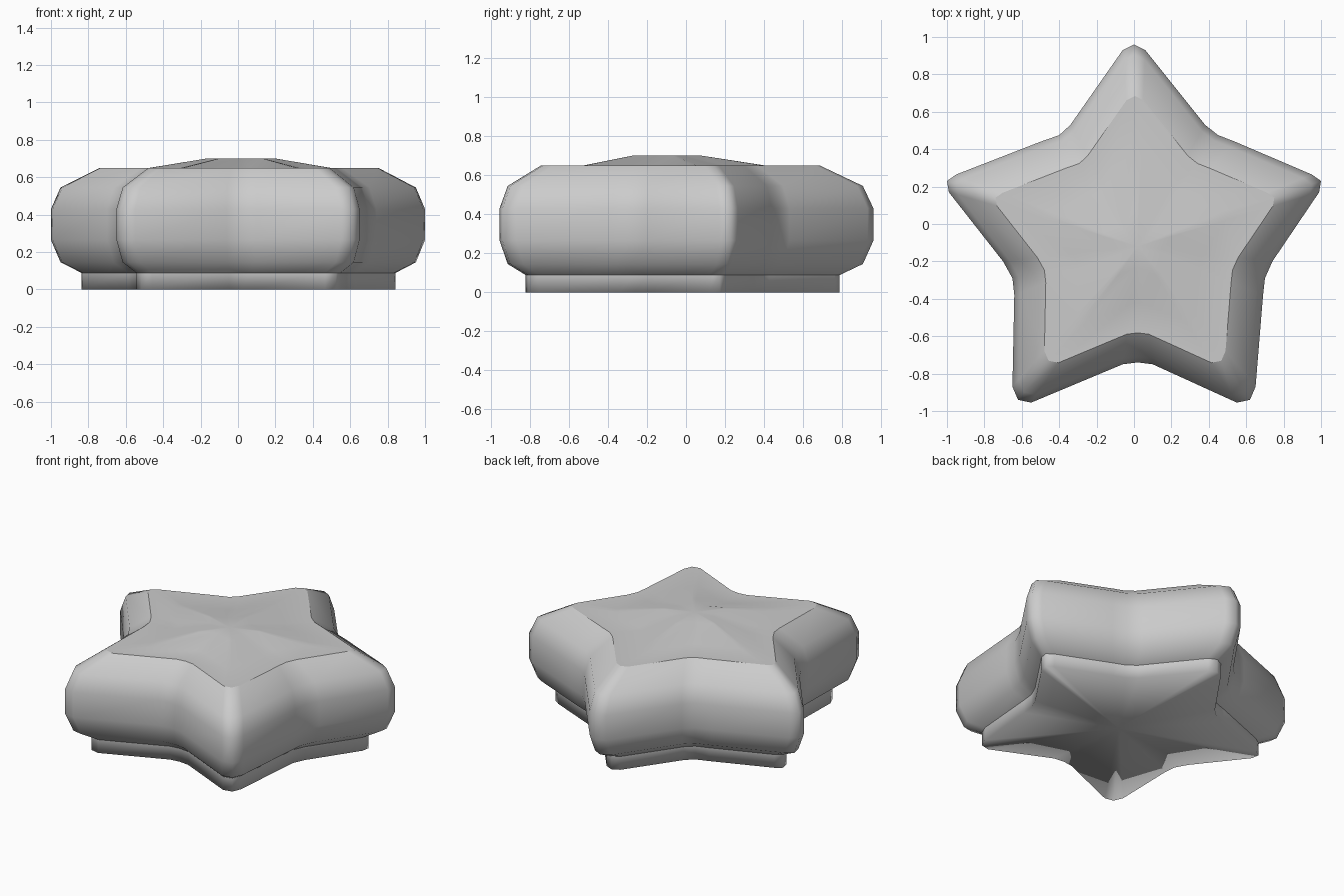
import bpy, bmesh

if "Cube" in bpy.data.objects:
    bpy.data.objects.remove(bpy.data.objects["Cube"])

CX, CY = 0.02, -0.12  # star centre that every ring scales towards

# rounded star outline, clockwise from the top tip
OUTLINE = [
    (-0.06, 0.93), (0, 0.96), (0.06, 0.93), (0.38, 0.53), (0.45, 0.475), (0.54, 0.44),
    (0.95, 0.265), (1.0, 0.23), (0.99, 0.17), (0.74, -0.20), (0.70, -0.29), (0.69, -0.38),
    (0.65, -0.87), (0.62, -0.94), (0.55, -0.955), (0.10, -0.75), (0.02, -0.74), (-0.06, -0.75),
    (-0.55, -0.955), (-0.62, -0.94), (-0.65, -0.87), (-0.64, -0.38), (-0.65, -0.29), (-0.70, -0.20),
    (-0.99, 0.17), (-1.0, 0.23), (-0.95, 0.265), (-0.50, 0.44), (-0.40, 0.475), (-0.34, 0.53),
]


def star_loft(name, rings, cap_bottom=True, cap_top=True):
    """Loft the star outline through (scale, height) rings; caps are fans."""
    bm = bmesh.new()
    loops = [[bm.verts.new((CX + (x - CX) * s, CY + (y - CY) * s, z)) for x, y in OUTLINE]
             for s, z in rings]
    n = len(OUTLINE)
    for a, b in zip(loops, loops[1:]):
        for i in range(n):
            j = (i + 1) % n
            bm.faces.new((a[j], a[i], b[i], b[j]))
    for use, loop, z, flip in ((cap_bottom, loops[0], rings[0][1], True),
                               (cap_top, loops[-1], rings[-1][1], False)):
        if use:
            c = bm.verts.new((CX, CY, z))
            for i in range(n):
                j = (i + 1) % n
                f = (loop[i], loop[j], c) if flip else (loop[j], loop[i], c)
                bm.faces.new(f)
    for f in bm.faces:
        f.smooth = True
    me = bpy.data.meshes.new(name)
    bm.to_mesh(me)
    bm.free()
    ob = bpy.data.objects.new(name, me)
    bpy.context.collection.objects.link(ob)
    return ob


# puffy main body with bevelled rim
star_loft("star_body", [(0.745, 0.04), (0.95, 0.145), (1, 0.265), (1, 0.43), (0.95, 0.545), (0.745, 0.65)],
          cap_top=False)

# gently domed top panel
star_loft("star_top", [(0.745, 0.65), (0.485, 0.65), (0.185, 0.70)], cap_bottom=False)

# straight foot below the body
star_loft("star_base", [(0.84, 0.0), (0.84, 0.10)], cap_top=False)
